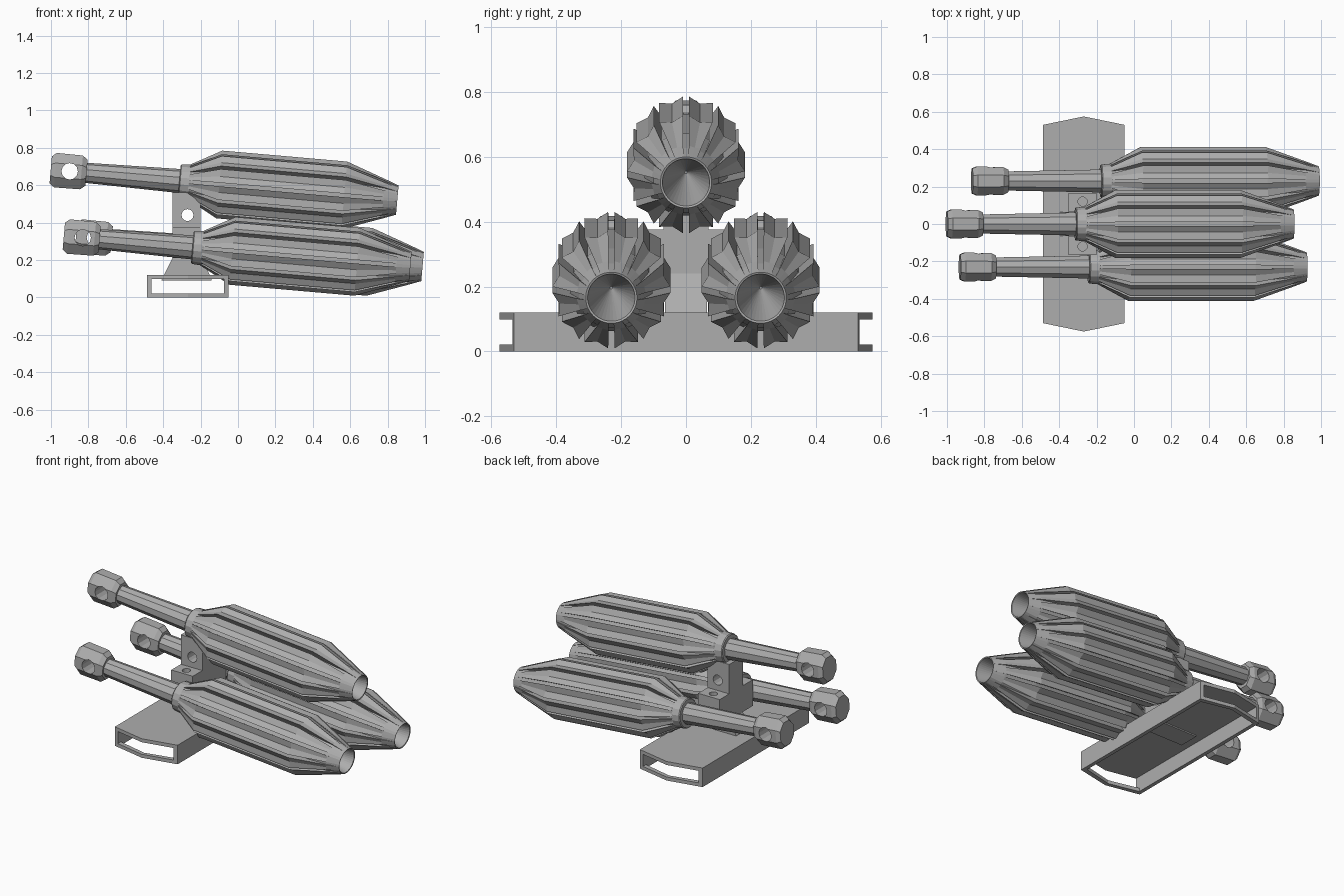
import bpy, bmesh, math
from mathutils import Matrix

if "Cube" in bpy.data.objects:
    bpy.data.objects.remove(bpy.data.objects["Cube"])

grey = bpy.data.materials.new("gunmetal grey")
grey.diffuse_color = (0.42, 0.42, 0.42, 1)
grey.use_nodes = True
grey.node_tree.nodes["Principled BSDF"].inputs["Base Color"].default_value = grey.diffuse_color


def finish(name, bm, mat=None):
    bmesh.ops.recalc_face_normals(bm, faces=bm.faces)
    if mat:
        bmesh.ops.transform(bm, matrix=mat, verts=bm.verts)
    me = bpy.data.meshes.new(name)
    bm.to_mesh(me)
    bm.free()
    ob = bpy.data.objects.new(name, me)
    bpy.context.collection.objects.link(ob)
    me.materials.append(grey)
    return ob


def loft(name, rings, mat, cap_start=True, cap_end=True):
    """Skin a list of equal-length point rings."""
    bm = bmesh.new()
    vs = [[bm.verts.new(p) for p in r] for r in rings]
    n = len(vs[0])
    for a, b in zip(vs, vs[1:]):
        for i in range(n):
            j = (i + 1) % n
            bm.faces.new((a[i], a[j], b[j], b[i]))
    if cap_start:
        bm.faces.new(vs[0])
    if cap_end:
        bm.faces.new(vs[-1])
    bmesh.ops.remove_doubles(bm, verts=bm.verts, dist=1e-5)
    return finish(name, bm, mat)


def circle(s, ry, rz, n, turn=0.5):
    return [(s, ry * math.cos((i + turn) * math.tau / n),
             rz * math.sin((i + turn) * math.tau / n)) for i in range(n)]


def prism(name, pts, axis, lo, hi):
    """Extrude a 2D outline: axis 'y' takes (x, z) points, 'z' takes (x, y)."""
    put = (lambda p, h: (p[0], h, p[1])) if axis == 'y' else (lambda p, h: (p[0], p[1], h))
    return loft(name, [[put(p, h) for p in pts] for h in (lo, hi)], None)


def rect(x0, x1, z0, z1):
    return [(x0, z0), (x1, z0), (x1, z1), (x0, z1)]


def disc(x, z, r, n=12):
    return [(x + r * math.cos(i * math.tau / n), z + r * math.sin(i * math.tau / n))
            for i in range(n)]


def cut(ob, *cutters):
    for c in cutters:
        m = ob.modifiers.new("cut", 'BOOLEAN')
        m.operation, m.solver, m.object = 'DIFFERENCE', 'EXACT', c
    bpy.context.view_layer.update()
    dg = bpy.context.evaluated_depsgraph_get()
    me = bpy.data.meshes.new_from_object(ob.evaluated_get(dg))
    ob.modifiers.clear()
    ob.data = me
    for c in cutters:
        bpy.data.objects.remove(c)


# Ribbed casing section: twelve ribs that flare outward, with a shallow V on top
RIBS = 12


def rib_ring(s, core, rib):
    pitch = math.tau / RIBS
    k = min(1, (rib - core) / 0.05)
    tooth = [(-0.33, core), (-0.33 - 0.07 * k, rib), (0, rib - 0.016 * k),
             (0.33 + 0.07 * k, rib), (0.33, core)]
    pts = []
    for i in range(RIBS):
        for t, r in tooth:
            a = (i + 0.5 + t) * pitch
            pts.append((s, r * math.sin(a), r * math.cos(a)))
    return pts


def launcher(tag, dx, y, dz):
    mat = Matrix.Translation((dx, y, 0.595 + dz)) @ Matrix.Rotation(math.radians(5), 4, 'Y')
    # casing with open nose and tapering bore
    rows = [(-0.27, .088, .09), (-0.1, .128, .182), (0.57, .128, .182),
            (0.78, .1, .107), (0.855, .079, .079), (0.853, .073, .073), (0.5, .004, .004)]
    loft(tag + "_ribbed_casing", [rib_ring(*r) for r in rows], mat)
    # collar at the rear of the casing
    loft(tag + "_collar", [circle(s, r, r, 16) for s, r in
                           ((-0.315, .085), (-0.31, .09), (-0.26, .094), (-0.24, .09))], mat)
    # tapered tube
    loft(tag + "_tube", [circle(s, r, r, 10) for s, r in
                         ((-0.86, .053), (-0.28, .065))], mat)
    # end lug with cross hole
    lug = loft(tag + "_end_lug", [circle(s - 0.05, ry, rz, 8) for s, ry, rz in
               ((-0.955, .072, .078), (-0.93, .084, .1), (-0.79, .08, .098),
                (-0.763, .066, .075))], mat)
    cx, cz = -0.9 + dx, 0.674 + dz
    hole = prism("hole_cutter", disc(cx, cz, .044), 'y', y - 0.3, y + 0.3)
    cut(lug, hole)


launcher("top", 0, 0, 0)
launcher("front", 0.07, -0.23, -0.355)
launcher("back", 0.135, 0.23, -0.355)


# Hollow base with pointed ends, open underneath
def hexagon(x0, x1, side, tip):
    xm = (x0 + x1) / 2
    return [(x0, -side), (xm, -tip), (x1, -side), (x1, side), (xm, tip), (x0, side)]


base = prism("base_channel", hexagon(-0.487, -0.05, .53, .575), 'z', 0, 0.12)
cut(base,
    prism("tunnel_cutter", rect(-0.463, -0.074, 0.022, 0.098), 'y', -1, 1),
    prism("floor_cutter", hexagon(-0.463, -0.074, .505, .55), 'z', -0.1, 0.05))

# Pedestal rising out of the base
prism("pedestal", [(-0.41, 0.09), (-0.14, 0.09), (-0.2, 0.24), (-0.335, 0.24)],
      'y', -0.065, 0.065)

# Mounting bracket: drilled side wings and a drilled upright
wings = prism("bracket_wings", rect(-0.35, -0.2, 0.21, 0.375), 'y', -0.165, 0.165)
cut(wings, *[prism("bolt_cutter", disc(-0.275, s * 0.12, .025), 'z', 0.3, 0.45)
             for s in (-1, 1)])
upright = prism("bracket_upright", rect(-0.35, -0.2, 0.36, 0.56), 'y', -0.07, 0.07)
cut(upright, prism("pin_cutter", disc(-0.27, 0.44, .032), 'y', -0.3, 0.3))
